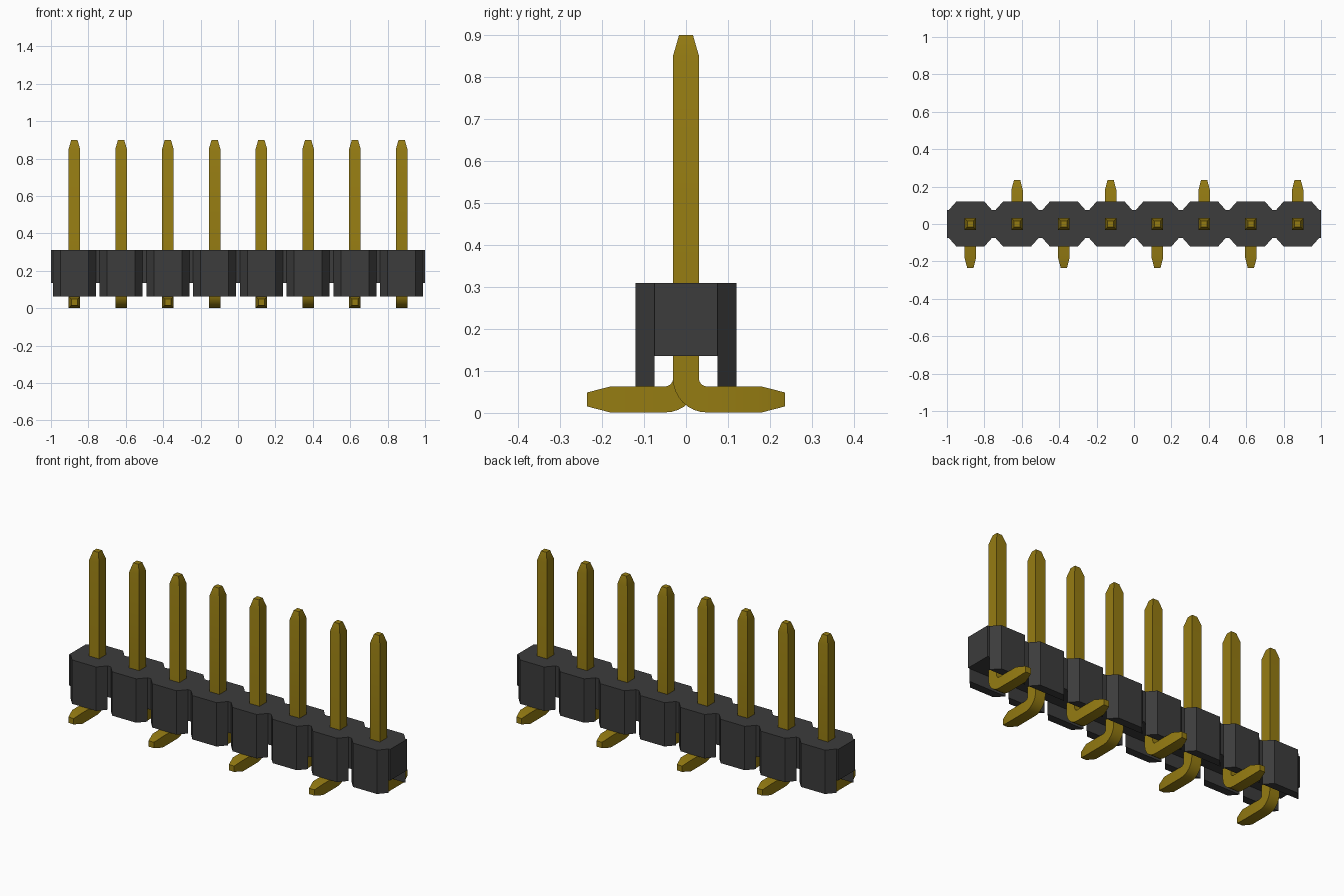
import bpy, bmesh, math
from mathutils import Vector

cube = bpy.data.objects.get("Cube")
if cube:
    bpy.data.objects.remove(cube, do_unlink=True)

COUNT, PITCH = 8, 0.25
TOP, CHANNEL, BASE = 0.31, 0.135, 0.063   # housing heights
WAIST, DEPTH = 0.075, 0.12                # housing half depths


def material(name, rgb):
    m = bpy.data.materials.new(name)
    m.use_nodes = True
    m.diffuse_color = (*rgb, 1)
    m.node_tree.nodes["Principled BSDF"].inputs["Base Color"].default_value = (*rgb, 1)
    return m


def finish(bm, name, mat):
    bmesh.ops.recalc_face_normals(bm, faces=bm.faces)
    mesh = bpy.data.meshes.new(name)
    bm.to_mesh(mesh)
    bm.free()
    mesh.materials.append(mat)
    obj = bpy.data.objects.new(name, mesh)
    bpy.context.collection.objects.link(obj)
    return obj


black = material("black plastic", (0.045, 0.045, 0.045))
gold = material("gold metal", (0.30, 0.20, 0.006))
centres = [(i - (COUNT - 1) / 2) * PITCH for i in range(COUNT)]


# Housing: a row of chamfered blocks with a channel along the underside
def build_housing():
    bm = bmesh.new()
    cache = {}

    def face(*points):
        verts = []
        for p in points:
            key = tuple(round(c, 5) for c in p)
            if key not in cache:
                cache[key] = bm.verts.new(key)
            verts.append(cache[key])
        bm.faces.new(verts)

    end = COUNT * PITCH / 2
    rims, waists = {}, {}
    for side in (-1, 1):
        rim, waist = [(-end, side * WAIST)], [(-end, side * WAIST)]
        for cx in centres:
            a, d = (cx - 0.115, side * WAIST), (cx + 0.115, side * WAIST)
            b, c = (cx - 0.075, side * DEPTH), (cx + 0.075, side * DEPTH)
            # wall between neighbouring blocks
            p = waist[-1]
            face((*p, TOP), (*a, TOP), (*a, CHANNEL), (*p, CHANNEL))
            # chamfers, outer face, underside and channel wall of one block
            for s, t in ((a, b), (d, c)):
                face((*s, TOP), (*s, CHANNEL), (*s, BASE), (*t, BASE), (*t, TOP))
            face((*b, TOP), (*c, TOP), (*c, BASE), (*b, BASE))
            face(*[(*q, BASE) for q in (a, b, c, d)])
            face((*a, CHANNEL), (*d, CHANNEL), (*d, BASE), (*a, BASE))
            rim += [a, b, c, d]
            waist += [a, d]
        last = (end, side * WAIST)
        face((*waist[-1], TOP), (*last, TOP), (*last, CHANNEL), (*waist[-1], CHANNEL))
        rims[side], waists[side] = rim + [last], waist + [last]
    # top, channel ceiling and the two ends
    face(*[(*p, TOP) for p in rims[-1] + rims[1][::-1]])
    face(*[(*p, CHANNEL) for p in waists[-1] + waists[1][::-1]])
    for x in (-end, end):
        face((x, -WAIST, TOP), (x, WAIST, TOP), (x, WAIST, CHANNEL), (x, -WAIST, CHANNEL))
    return finish(bm, "housing", black)


# Pin: square section swept along an L with a rounded bend and tapered tips
def build_pin(name, x, direction):
    half, tip, radius, cy, cz = 0.031, 0.0165, 0.05, 0.05, 0.082
    foot_z = cz - radius
    stations = [(0.236, foot_z, 0, tip), (0.18, foot_z, 0, half)]
    for k in range(9):
        t = math.radians(90 * k / 8)
        stations.append((cy - radius * math.sin(t), cz - radius * math.cos(t), t, half))
    stations += [(0, 0.85, math.pi / 2, half), (0, 0.9, math.pi / 2, tip)]
    bm = bmesh.new()
    rings = []
    for y, z, t, h in stations:
        across = Vector((0, math.sin(t), math.cos(t)))
        rings.append([bm.verts.new(Vector((sx * h, y, z)) + across * (sn * h))
                      for sx, sn in ((-1, -1), (1, -1), (1, 1), (-1, 1))])
    for r, s in zip(rings, rings[1:]):
        for k in range(4):
            bm.faces.new((r[k], r[(k + 1) % 4], s[(k + 1) % 4], s[k]))
    bm.faces.new(rings[0])
    bm.faces.new(rings[-1])
    for v in bm.verts:
        v.co = (v.co.x + x, v.co.y * direction, v.co.z)
    pin = finish(bm, name, gold)
    bpy.ops.object.select_all(action='DESELECT')
    pin.select_set(True)
    bpy.context.view_layer.objects.active = pin
    bpy.ops.object.shade_smooth_by_angle(angle=math.radians(20))


build_housing()
# Feet alternate between front and back
for i, cx in enumerate(centres):
    build_pin(f"pin_{i + 1}", cx, -1 if i % 2 == 0 else 1)
